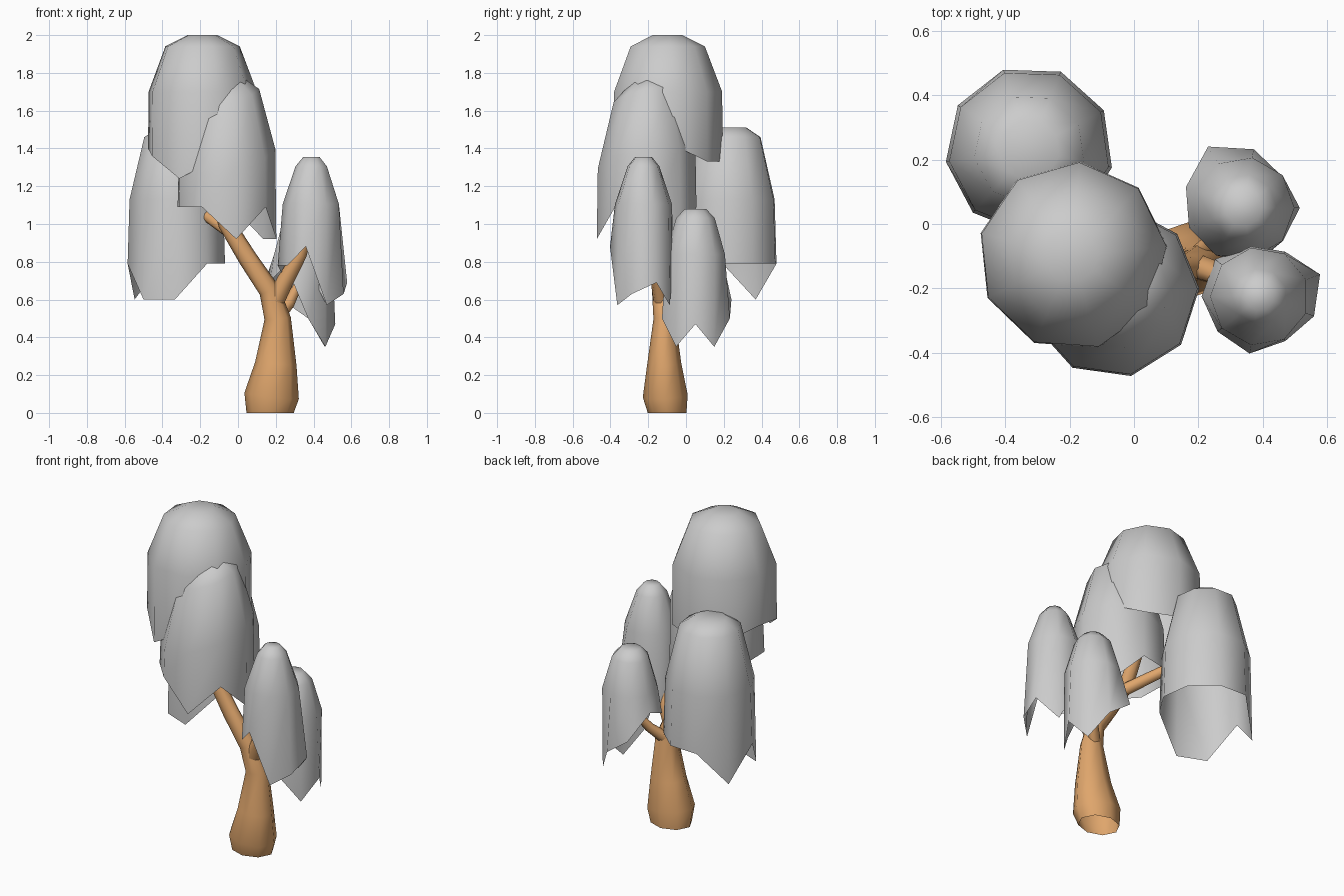
import bpy
import bmesh
from math import radians, cos, sin, pi
from mathutils import Vector

cube = bpy.data.objects.get("Cube")
if cube:
    bpy.data.objects.remove(cube, do_unlink=True)


def material(name, rgb):
    m = bpy.data.materials.new(name)
    m.use_nodes = True
    m.diffuse_color = (*rgb, 1)
    m.node_tree.nodes["Principled BSDF"].inputs["Base Color"].default_value = (*rgb, 1)
    return m


LEAF = material("leaf grey", (0.6, 0.6, 0.6))
BARK = material("bark tan", (0.74, 0.38, 0.15))


def loft(name, rings, mat, close_end, angle=60):
    """Skin a list of rings; the last one may be closed with a cap."""
    bm = bmesh.new()
    loops = [[bm.verts.new(p) for p in ring] for ring in rings]
    n = len(loops[0])
    for a, b in zip(loops, loops[1:]):
        for i in range(n):
            j = (i + 1) % n
            bm.faces.new((a[i], a[j], b[j], b[i]))
    if close_end:
        bm.faces.new(loops[-1])
    mesh = bpy.data.meshes.new(name)
    bm.to_mesh(mesh)
    bm.free()
    mesh.materials.append(mat)
    ob = bpy.data.objects.new(name, mesh)
    bpy.context.collection.objects.link(ob)
    bpy.ops.object.select_all(action='DESELECT')
    ob.select_set(True)
    bpy.context.view_layer.objects.active = ob
    bpy.ops.object.shade_smooth_by_angle(angle=radians(angle))


def canopy(name, centre, top, radius, start, profile, rim_z, rim_r=None, tilt=(0, 0)):
    """Hollow drooping crown: ragged rim below, (radius share, drop) rings above."""
    n = len(rim_z)
    c = Vector((centre[0], centre[1], 0))
    dirs = [Vector((cos(radians(start) + 2 * pi * i / n),
                    sin(radians(start) + 2 * pi * i / n), 0)) for i in range(n)]
    rim_r = rim_r or [radius] * n
    rings = [[c + d * r + Vector((0, 0, z)) for d, r, z in zip(dirs, rim_r, rim_z)]]
    for share, drop in reversed(profile):
        ring = []
        for d in dirs:
            lean = radius * share * (d.x * tilt[0] + d.y * tilt[1])
            ring.append(c + d * radius * share + Vector((0, 0, top - drop + lean)))
        rings.append(ring)
    loft(name, rings, LEAF, True)


def limb(name, path, sides=8, squash=0.82):
    """Tapered tube through (x, y, z, radius) points."""
    pts = [Vector(p[:3]) for p in path]
    rings = []
    for k, p in enumerate(path):
        t = pts[min(k + 1, len(pts) - 1)] - pts[max(k - 1, 0)]
        if k == 0 and p[2] == 0:
            t = Vector((0, 0, 1))
        u = Vector((0, 1, 0)).cross(t).normalized()
        v = t.cross(u).normalized()
        rings.append([pts[k] + (u * cos(2 * pi * i / sides)
                                + v * sin(2 * pi * i / sides) * squash) * p[3]
                      for i in range(sides)])
    loft(name, rings, BARK, False)


# Trunk and branches
limb("trunk", [(0.17, -0.1, 0, 0.125), (0.178, -0.11, 0.09, 0.145),
               (0.2, -0.115, 0.26, 0.11), (0.21, -0.115, 0.5, 0.07),
               (0.165, -0.135, 0.65, 0.055), (0.05, -0.14, 0.82, 0.05),
               (-0.06, -0.14, 1.0, 0.045), (-0.15, -0.12, 1.3, 0.035)])
limb("front_left_branch", [(0.19, -0.13, 0.58, 0.05), (0.25, -0.15, 0.7, 0.045),
                           (0.33, -0.19, 0.84, 0.035), (0.39, -0.22, 1.0, 0.02)])
limb("back_left_branch", [(0.2, -0.1, 0.5, 0.04), (0.27, -0.03, 0.58, 0.03),
                          (0.34, 0.06, 0.72, 0.02)])
limb("back_right_branch", [(-0.03, -0.13, 0.95, 0.035), (-0.16, 0.04, 1.04, 0.03),
                           (-0.3, 0.2, 1.15, 0.02)])

# Large crowns
canopy("top_crown", (-0.19, -0.1), 2.0, 0.295, 86,
       [(0.27, 0), (0.68, 0.06), (0.99, 0.3)],
       [1.33, 1.33, 1.4, 1.36, 1.24, 1.35, 1.4, 1.42, 1.33])
canopy("front_crown", (-0.065, -0.21), 1.76, 0.268, 2,
       [(0.3, 0), (0.66, 0.09), (0.98, 0.43)],
       [0.92, 0.92, 1.09, 1.09, 1.09, 1.09, 1.09, 0.92, 1.09], tilt=(0.25, 0.2))
canopy("back_crown", (-0.325, 0.23), 1.51, 0.262, 28,
       [(0.36, 0), (0.66, 0.05), (0.96, 0.38)],
       [0.79, 0.79, 0.79, 0.6, 0.79, 0.6, 0.6, 0.79, 0.79])

# Small crowns with flaring ragged rims
canopy("small_front_crown", (0.39, -0.225), 1.355, 0.165, 20,
       [(0.27, 0), (0.52, 0.05), (0.93, 0.25)],
       [0.69, 0.57, 0.78, 0.7, 0.78, 0.78, 0.88, 0.57, 0.63],
       [0.2, 0.16, 0.16, 0.18, 0.18, 0.17, 0.18, 0.16, 0.18])
canopy("small_back_crown", (0.34, 0.05), 1.08, 0.16, 0,
       [(0.36, 0), (0.65, 0.05), (0.99, 0.24)],
       [0.47, 0.35, 0.5, 0.6, 0.75, 0.7, 0.78, 0.5, 0.35],
       [0.175, 0.155, 0.185, 0.22, 0.19, 0.18, 0.17, 0.18, 0.16])
